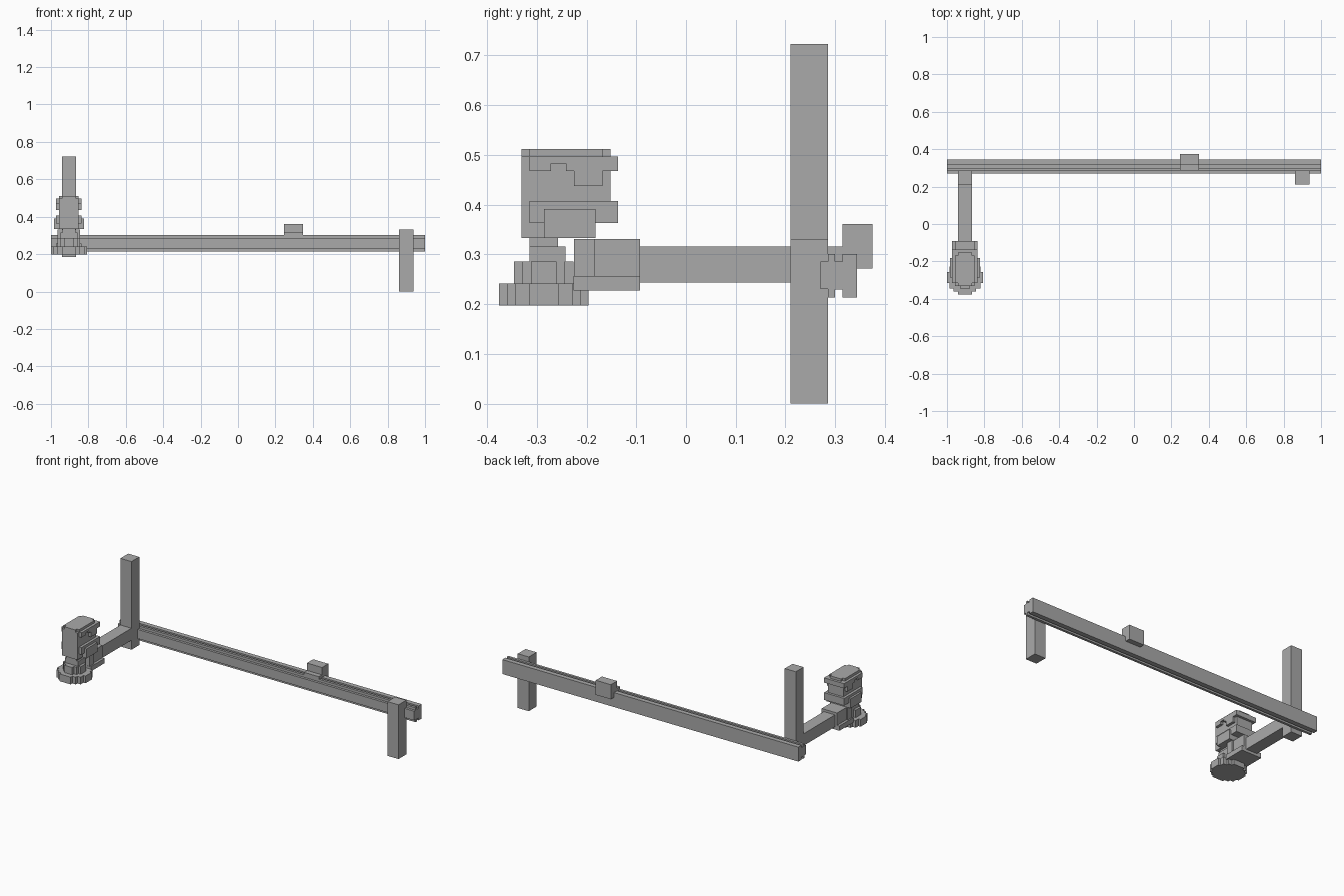
import bpy
import bmesh
from mathutils import Vector

cube = bpy.data.objects.get("Cube")
if cube:
    bpy.data.objects.remove(cube, do_unlink=True)

grey = bpy.data.materials.new("plain grey")
grey.use_nodes = True
grey.diffuse_color = (0.4, 0.4, 0.4, 1)
grey.node_tree.nodes["Principled BSDF"].inputs["Base Color"].default_value = (0.4, 0.4, 0.4, 1)

HEAD_X = -0.904   # centre line of the arm and head


def prism(name, outline, place, direction):
    """Extrude a flat outline; place maps its 2D points into space."""
    bm = bmesh.new()
    face = bm.faces.new([bm.verts.new(place(a, b)) for a, b in outline])
    grown = bmesh.ops.extrude_face_region(bm, geom=[face])
    moved = [v for v in grown["geom"] if isinstance(v, bmesh.types.BMVert)]
    bmesh.ops.translate(bm, vec=Vector(direction), verts=moved)
    bmesh.ops.recalc_face_normals(bm, faces=bm.faces)
    mesh = bpy.data.meshes.new(name)
    bm.to_mesh(mesh)
    bm.free()
    mesh.materials.append(grey)
    obj = bpy.data.objects.new(name, mesh)
    bpy.context.collection.objects.link(obj)
    return obj


def side_profile(name, outline, x0, x1):
    """Outline in (y, z), extruded along x."""
    return prism(name, outline, lambda y, z: (x0, y, z), (x1 - x0, 0, 0))


def box(name, x0, x1, y0, y1, z0, z1):
    return side_profile(name, [(y0, z0), (y1, z0), (y1, z1), (y0, z1)], x0, x1)


def head_box(name, half, y0, y1, z0, z1):
    return box(name, HEAD_X - half, HEAD_X + half, y0, y1, z0, z1)


def stepped_disc(name, steps, cy, z0, z1):
    """Staircase-edged disc; steps are quadrant corners from +x round to +y."""
    quad = [steps[0]]
    for a, b in zip(steps, steps[1:]):
        quad += [(b[0], a[1]), b]
    right = [(x, -y) for x, y in reversed(quad)] + quad
    outline = right + [(-x, y) for x, y in reversed(right)]
    return prism(name, outline, lambda x, y: (HEAD_X + x, cy + y, z0), (0, 0, z1 - z0))


# Long grooved rail
side_profile("rail", [
    (0.27, 0.23), (0.285, 0.23), (0.285, 0.213), (0.3, 0.213), (0.3, 0.229),
    (0.315, 0.229), (0.315, 0.213), (0.344, 0.213), (0.344, 0.301),
    (0.315, 0.301), (0.315, 0.286), (0.3, 0.286), (0.3, 0.301),
    (0.285, 0.301), (0.285, 0.286), (0.27, 0.286)], -1, 1)

# Sliding block hooked over the rail
side_profile("slider", [
    (0.285, 0.286), (0.315, 0.286), (0.315, 0.272), (0.375, 0.272),
    (0.375, 0.361), (0.315, 0.361), (0.315, 0.316), (0.285, 0.316)], 0.245, 0.347)

# Uprights and arm
box("right_leg", 0.862, 0.937, 0.21, 0.285, 0, 0.331)
head_box("left_post", 0.0375, 0.21, 0.285, 0.185, 0.723)
head_box("arm", 0.0375, -0.183, 0.21, 0.243, 0.316)

# Bracket at the end of the arm
head_box("bracket", 0.052, -0.183, -0.092, 0.256, 0.331)
head_box("bracket_front", 0.06, -0.225, -0.183, 0.256, 0.331)
head_box("bracket_plate", 0.068, -0.226, -0.092, 0.227, 0.256)

# Stepped round foot and neck
FOOT_Y = -0.286
stepped_disc("foot", [(0.096, 0.03), (0.082, 0.058), (0.06, 0.074), (0.037, 0.09)],
             FOOT_Y, 0.197, 0.241)
stepped_disc("collar", [(0.06, 0.026), (0.045, 0.043), (0.026, 0.06)],
             FOOT_Y, 0.241, 0.286)
head_box("neck", 0.045, -0.315, -0.242, 0.286, 0.316)
head_box("neck_top", 0.035, -0.315, -0.257, 0.316, 0.334)

# Head body with stepped cap
side_profile("head_body", [
    (-0.331, 0.333), (-0.182, 0.333), (-0.182, 0.406), (-0.152, 0.406),
    (-0.152, 0.497), (-0.331, 0.497)], HEAD_X - 0.052, HEAD_X + 0.052)
stepped_disc("head_cap", [(0.052, 0.074), (0.037, 0.0895)], -0.2415, 0.497, 0.512)

# Wider side plates around the head
side_profile("upper_cheeks", [
    (-0.315, 0.468), (-0.271, 0.468), (-0.271, 0.483), (-0.241, 0.483),
    (-0.241, 0.468), (-0.225, 0.468), (-0.225, 0.437), (-0.168, 0.437),
    (-0.168, 0.468), (-0.137, 0.468), (-0.137, 0.497), (-0.315, 0.497)],
    HEAD_X - 0.068, HEAD_X + 0.068)
head_box("lower_cheeks", 0.068, -0.315, -0.137, 0.363, 0.407)
head_box("lower_side_pads", 0.081, -0.285, -0.182, 0.333, 0.391)
